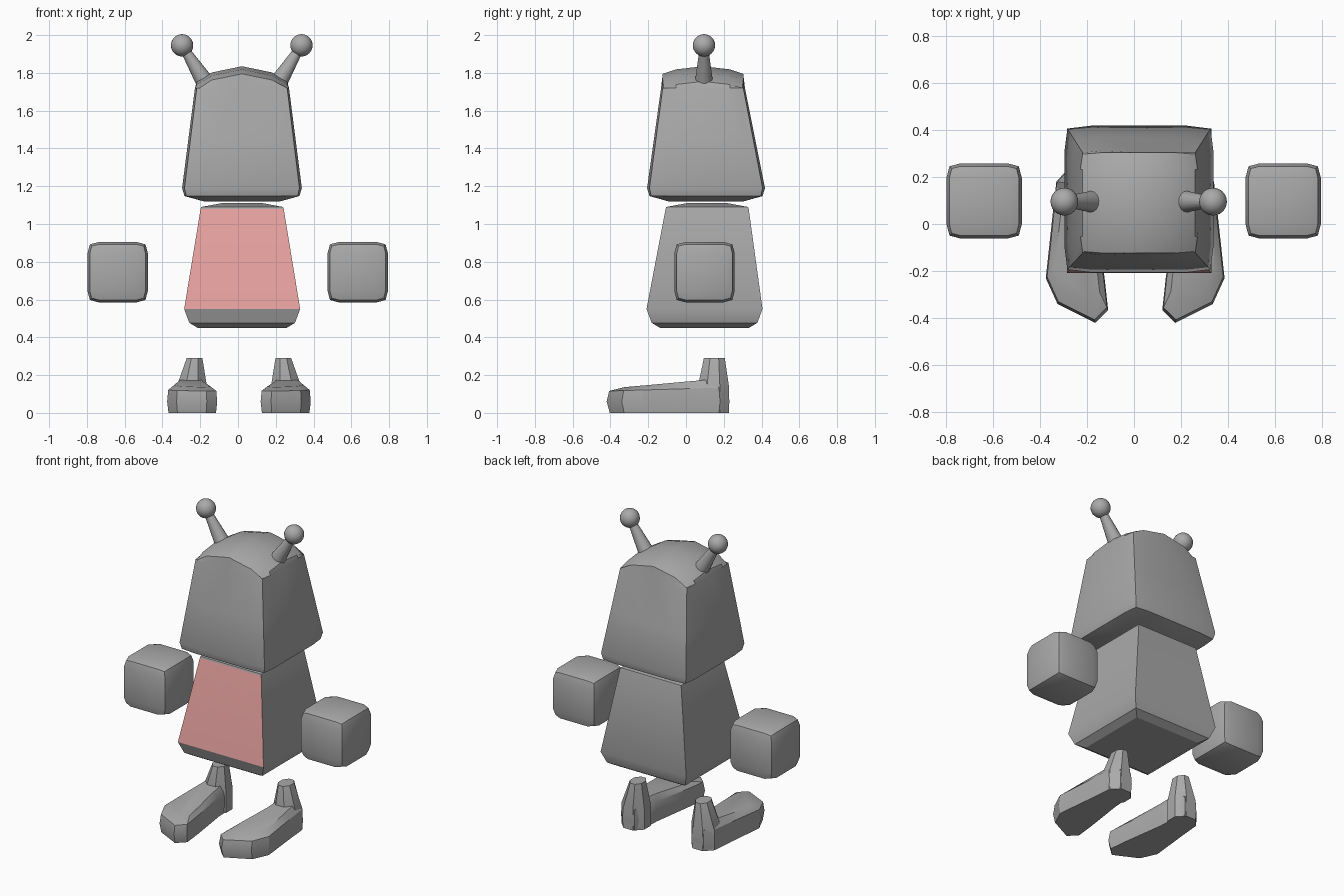
import bpy, bmesh, math
from mathutils import Vector

if "Cube" in bpy.data.objects:
    bpy.data.objects.remove(bpy.data.objects["Cube"])


def material(name, rgb):
    m = bpy.data.materials.new(name)
    m.diffuse_color = (*rgb, 1)
    m.use_nodes = True
    m.node_tree.nodes["Principled BSDF"].inputs["Base Color"].default_value = m.diffuse_color
    return m


GREY = material("grey", (0.40, 0.40, 0.40))
PINK = material("pink", (0.80, 0.36, 0.35))


def finish(bm, name, angle=30, mats=(GREY,)):
    bmesh.ops.recalc_face_normals(bm, faces=bm.faces)
    me = bpy.data.meshes.new(name)
    bm.to_mesh(me)
    bm.free()
    ob = bpy.data.objects.new(name, me)
    bpy.context.collection.objects.link(ob)
    for m in mats:
        me.materials.append(m)
    bpy.ops.object.select_all(action='DESELECT')
    ob.select_set(True)
    bpy.context.view_layer.objects.active = ob
    bpy.ops.object.shade_smooth_by_angle(angle=math.radians(angle))
    return ob


def pillow_box(name, levels, place):
    """Cube with gridded, softly bulging faces; place maps unit coordinates to space."""
    bm = bmesh.new()
    verts = {}

    def vert(key):
        if key not in verts:
            ends = sum(abs(c) == 1 for c in key)
            pull = {1: 1.0, 2: 0.92, 3: 0.86}[ends]
            p = Vector([c * pull if abs(c) == 1 else c for c in key])
            verts[key] = bm.verts.new(place(p, key))
        return verts[key]

    for axis in range(3):
        for side in (-1, 1):
            for a, b in zip(levels, levels[1:]):
                for c, d in zip(levels, levels[1:]):
                    quad = []
                    for u, v in ((a, c), (b, c), (b, d), (a, d)):
                        key = [u, v]
                        key.insert(axis, side)
                        quad.append(vert(tuple(key)))
                    bm.faces.new(quad)
    return finish(bm, name)


def loft(bm, rings):
    """Skin closed rings of points and cap both ends."""
    rows = [[bm.verts.new(p) for p in ring] for ring in rings]
    n = len(rows[0])
    for lo, hi in zip(rows, rows[1:]):
        for i in range(n):
            bm.faces.new((lo[i], lo[(i + 1) % n], hi[(i + 1) % n], hi[i]))
    bm.faces.new(rows[0][::-1])
    bm.faces.new(rows[-1])


# Head: tapered pillow box with a domed top
def head_point(p, key):
    if key[2] == 1:
        z = 1.835 - 0.08 * key[0] ** 2 - 0.04 * key[1] ** 2
    elif key[2] == -1:
        z = 1.12 + 0.028 * (max(abs(key[0]), abs(key[1])) == 1)
    else:
        z = 1.455 + 0.265 * key[2] / 0.64
    t = min(1, max(0, (z - 1.19) / 0.53))
    trim = lambda c: math.copysign(min(1, 0.5 + abs(c) * 0.5) if abs(c) > 0.8 else abs(c), c)
    return (0.021 + trim(p.x) * (0.317 - 0.068 * t),
            0.106 - 0.016 * t + trim(p.y) * (0.312 - 0.09 * t), z)


pillow_box("head", (-1, -0.64, 0, 0.64, 1), head_point)

# Hands: floating pillow cubes
for side, x in (("left", -0.637), ("right", 0.634)):
    pillow_box(side + "_hand", (-1, -0.62, 0.62, 1),
               lambda p, key: Vector((x, 0.098, 0.745)) + p * 0.16)

# Body: square tapered block with a pink front panel
bm = bmesh.new()
rings = []
for z, half, cy in ((0.45, 0.235, 0.098), (0.477, 0.28, 0.098), (0.55, 0.307, 0.098),
                    (1.08, 0.22, 0.112), (1.09, 0.217, 0.112), (1.112, 0.10, 0.112)):
    rings.append([(0.022 + sx * half, cy + sy * half, z)
                  for sx, sy in ((-1, -1), (1, -1), (1, 1), (-1, 1))])
loft(bm, rings)
bm.normal_update()
for f in bm.faces:
    if f.normal.y < -0.7 and 0.6 < f.calc_center_median().z < 1.0:
        f.material_index = 1
finish(bm, "body", mats=(GREY, PINK))

# Antennae: tapered stalks with ball tips
for side, s in (("left", -1), ("right", 1)):
    tip = Vector((0.02 + s * 0.316, 0.095, 1.946))
    base = Vector((0.02 + s * 0.185, 0.095, 1.735))
    axis = tip - base
    bm = bmesh.new()
    bmesh.ops.create_cone(bm, cap_ends=True, segments=16, radius1=0.05, radius2=0.021,
                          depth=axis.length)
    turn = axis.to_track_quat('Z', 'Y').to_matrix()
    for v in bm.verts:
        v.co = turn @ v.co + (base + tip) / 2
    finish(bm, side + "_antenna_stalk")
    bm = bmesh.new()
    bmesh.ops.create_uvsphere(bm, u_segments=24, v_segments=16, radius=0.059)
    bmesh.ops.translate(bm, verts=bm.verts, vec=tip)
    finish(bm, side + "_antenna_ball")

# Feet: rounded shoe from a sole outline, plus a tapered ankle
SOLE = [(-.29, .23), (-.335, .18), (-.352, .03), (-.38, -.23), (-.33, -.34), (-.17, -.42),
        (-.115, -.366), (-.13, -.23), (-.17, .05), (-.18, .18), (-.205, .23)]
CENTRE = Vector((-0.245, -0.09))
for side, s in (("left", 1), ("right", -1)):
    def sole_ring(scale, height):
        ring = []
        for p in SOLE:
            q = CENTRE + (Vector(p) - CENTRE) * (scale if p[1] < 0.1 else max(scale, 0.98) if scale > 0.9 else scale)
            ring.append((0.005 + s * q.x, q.y, height(q.y)))
        return ring

    bm = bmesh.new()
    loft(bm, [sole_ring(0.95, lambda y: 0), sole_ring(1, lambda y: 0.06),
              sole_ring(0.96, lambda y: 0.125 + 0.03 * (y + 0.1)),
              sole_ring(0.72, lambda y: 0.17 + 0.09 * (y - 0.05))])
    finish(bm, side + "_foot")

    def oval(cx, cy, rx, ry, z):
        return [(0.005 + s * (cx + rx * math.cos(a)), cy + ry * math.sin(a), z)
                for a in (math.tau * (i + 0.5) / 8 for i in range(8))]

    bm = bmesh.new()
    loft(bm, [oval(-.25, .145, .088, .09, 0.0), oval(-.25, .145, .088, .09, 0.135),
              oval(-.235, .15, .045, .06, 0.29)])
    finish(bm, side + "_ankle")
